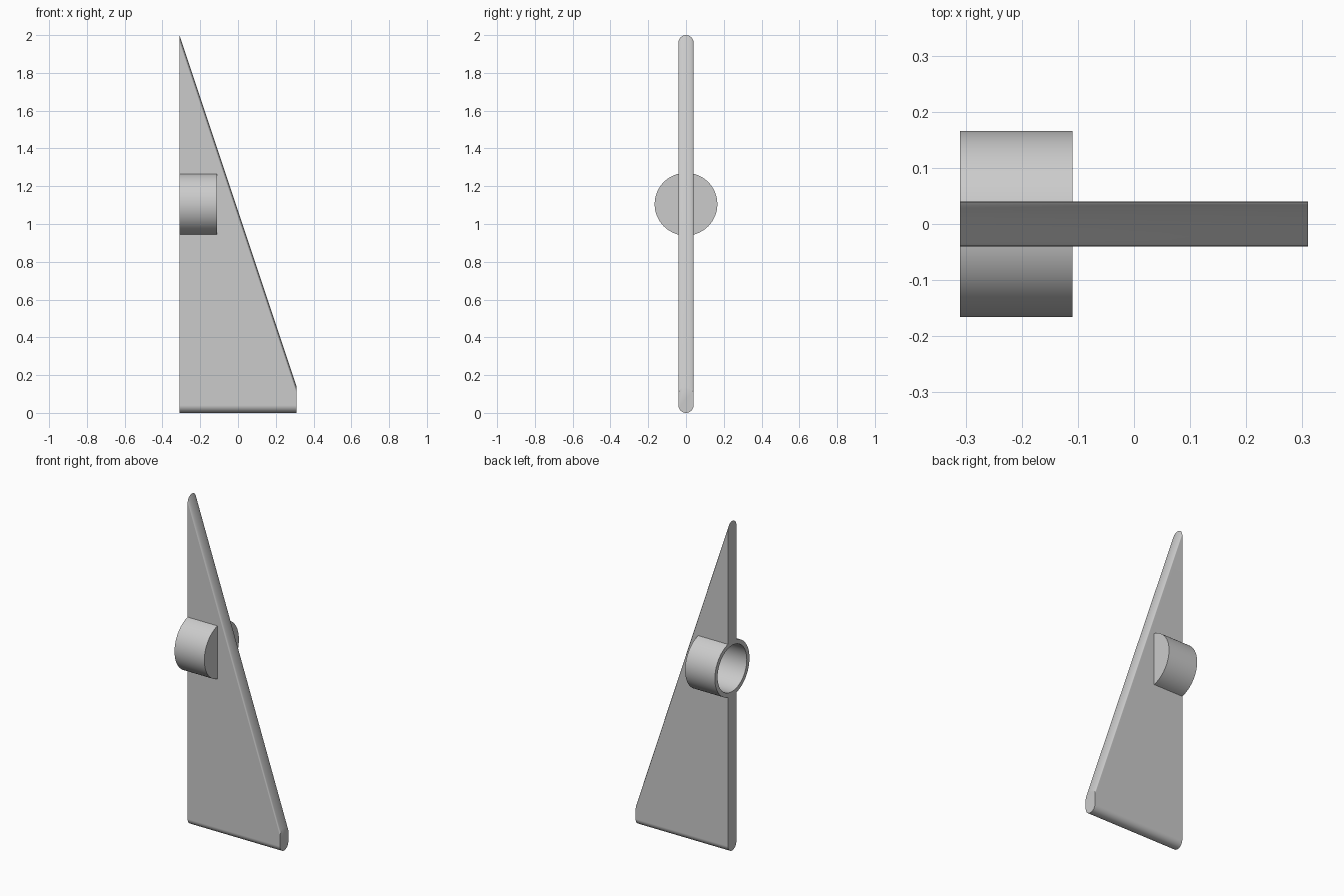
import bpy
import bmesh
from math import pi, sin, cos, radians
from mathutils import Matrix, Vector

if "Cube" in bpy.data.objects:
    bpy.data.objects.remove(bpy.data.objects["Cube"])

BACK, FRONT = -0.31, 0.31      # ends of the fin along x
HALF = 0.04                    # half thickness of the fin
SOCKET_Z, SOCKET_R, SOCKET_LEN = 1.105, 0.166, 0.2
STEPS = 16

grey = bpy.data.materials.new("plain grey")
grey.use_nodes = True
grey.diffuse_color = (0.6, 0.6, 0.6, 1)
grey.node_tree.nodes["Principled BSDF"].inputs["Base Color"].default_value = (0.6, 0.6, 0.6, 1)


def make_object(name, bm):
    bmesh.ops.recalc_face_normals(bm, faces=bm.faces)
    mesh = bpy.data.meshes.new(name)
    bm.to_mesh(mesh)
    bm.free()
    mesh.materials.append(grey)
    obj = bpy.data.objects.new(name, mesh)
    bpy.context.collection.objects.link(obj)
    return obj


def smooth(obj):
    bpy.ops.object.select_all(action='DESELECT')
    obj.select_set(True)
    bpy.context.view_layer.objects.active = obj
    bpy.ops.object.shade_smooth_by_angle(angle=radians(35))
    weighted = obj.modifiers.new("even shading", 'WEIGHTED_NORMAL')
    weighted.keep_sharp = True


def capsule(bm, x, height):
    """Upright section with round top and bottom."""
    ring = []
    for i in range(2 * STEPS + 2):
        top = i <= STEPS
        a = pi * (i if top else i - 1) / STEPS
        z = (height - HALF if top else HALF) + HALF * sin(a)
        ring.append(bm.verts.new((x, HALF * cos(a), z)))
    return ring


# Fin: round-edged loft from the tall end to the short end
bm = bmesh.new()
tall, short = capsule(bm, BACK, 2.0), capsule(bm, FRONT, 0.14)
for i in range(len(tall)):
    j = (i + 1) % len(tall)
    bm.faces.new((tall[i], tall[j], short[j], short[i]))
bm.faces.new(tall)
bm.faces.new(short)
fin = make_object("fin", bm)

# Opening in the fin where the socket sits
bm = bmesh.new()
bmesh.ops.create_cone(
    bm, cap_ends=True, segments=64, radius1=SOCKET_R - 0.002, radius2=SOCKET_R - 0.002,
    depth=2 * SOCKET_LEN - 0.01,
    matrix=Matrix.Translation((BACK, 0, SOCKET_Z)) @ Matrix.Rotation(pi / 2, 4, 'Y'))
cutter = make_object("socket_cutter", bm)
cutter.hide_render = True
cut = fin.modifiers.new("socket opening", 'BOOLEAN')
cut.object, cut.operation, cut.solver = cutter, 'DIFFERENCE', 'EXACT'
bpy.ops.object.select_all(action='DESELECT')
bpy.context.view_layer.objects.active = fin
fin.select_set(True)
bpy.ops.object.modifier_apply(modifier=cut.name)
bpy.data.objects.remove(cutter)
smooth(fin)

# Socket: round cup open towards the tall edge
bm = bmesh.new()
end = BACK + SOCKET_LEN
profile = [(end, 0), (end, SOCKET_R), (BACK, SOCKET_R),
           (BACK, 0.14), (end - 0.03, 0.14), (end - 0.03, 0)]
verts = [bm.verts.new((x, 0, SOCKET_Z + r)) for x, r in profile]
edges = [bm.edges.new(pair) for pair in zip(verts, verts[1:])]
bmesh.ops.spin(bm, geom=verts + edges, cent=Vector((0, 0, SOCKET_Z)),
               axis=(1, 0, 0), angle=2 * pi, steps=64, use_merge=True)
bmesh.ops.remove_doubles(bm, verts=bm.verts, dist=0.0001)
smooth(make_object("socket", bm))
